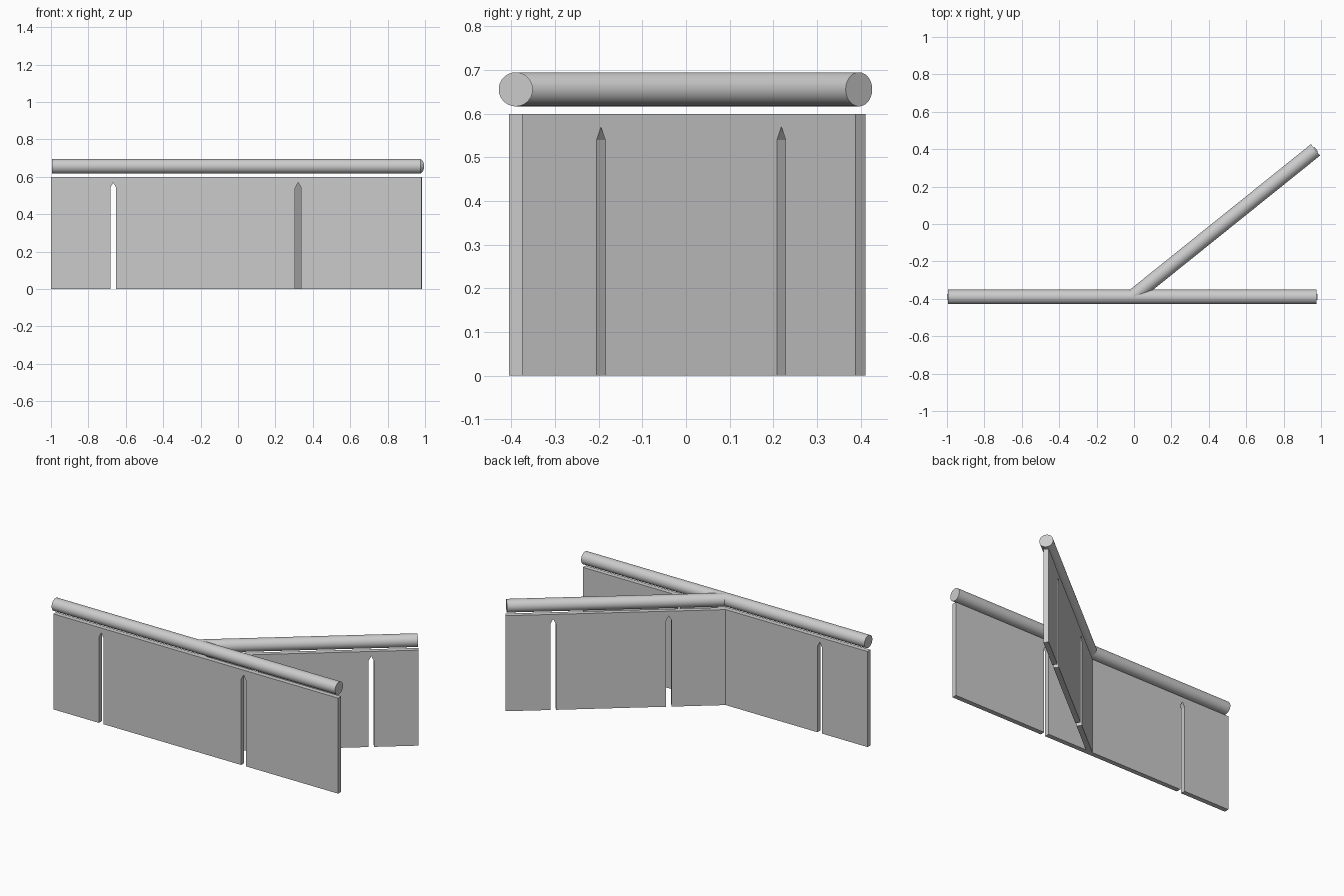
import bpy
import bmesh
import math
from mathutils import Matrix, Vector

cube = bpy.data.objects.get("Cube")
if cube:
    bpy.data.objects.remove(cube, do_unlink=True)

grey = bpy.data.materials.new("plain_grey")
grey.use_nodes = True
colour = (0.6, 0.6, 0.6, 1)
grey.diffuse_color = colour
grey.node_tree.nodes["Principled BSDF"].inputs["Base Color"].default_value = colour

WALL_HEIGHT = 0.60
THICKNESS = 0.03
SLOT_HALF = 0.016
SHOULDER, TIP = 0.54, 0.57
RAIL_RADIUS, RAIL_HEIGHT = 0.039, 0.656
FRONT_Y = -0.39
JOINT = Vector((-0.008, FRONT_Y, 0))
BRANCH_END = Vector((0.975, 0.40, 0))


def finish(bm, name, matrix):
    bmesh.ops.recalc_face_normals(bm, faces=bm.faces)
    mesh = bpy.data.meshes.new(name)
    bm.to_mesh(mesh)
    bm.free()
    mesh.materials.append(grey)
    obj = bpy.data.objects.new(name, mesh)
    obj.matrix_world = matrix
    bpy.context.collection.objects.link(obj)
    return obj


def run_frame(start, end):
    """Frame with x along the run from start to end."""
    d = end - start
    return Matrix.Translation(start) @ Matrix.Rotation(math.atan2(d.y, d.x), 4, "Z"), d.length


# Upright panel with pointed slots open at the ground
def panel(name, start, end, slots):
    matrix, length = run_frame(start, end)
    outline = [(0, 0)]
    for s in slots:
        outline += [(s - SLOT_HALF, 0), (s - SLOT_HALF, SHOULDER), (s, TIP),
                    (s + SLOT_HALF, SHOULDER), (s + SLOT_HALF, 0)]
    outline += [(length, 0), (length, WALL_HEIGHT), (0, WALL_HEIGHT)]
    bm = bmesh.new()
    face = bm.faces.new([bm.verts.new((x, -THICKNESS / 2, z)) for x, z in outline])
    grown = bmesh.ops.extrude_face_region(bm, geom=[face], use_keep_orig=True)
    moved = [v for v in grown["geom"] if isinstance(v, bmesh.types.BMVert)]
    bmesh.ops.translate(bm, verts=moved, vec=(0, THICKNESS, 0))
    finish(bm, name, matrix)


# Round rail floating just above the panels
def rail(name, start, end):
    matrix, length = run_frame(start, end)
    bm = bmesh.new()
    turn = Matrix.Translation((length / 2, 0, RAIL_HEIGHT)) @ Matrix.Rotation(math.pi / 2, 4, "Y")
    bmesh.ops.create_cone(bm, cap_ends=True, segments=48, radius1=RAIL_RADIUS,
                          radius2=RAIL_RADIUS, depth=length, matrix=turn)
    obj = finish(bm, name, matrix)
    bpy.ops.object.select_all(action="DESELECT")
    obj.select_set(True)
    bpy.context.view_layer.objects.active = obj
    bpy.ops.object.shade_smooth_by_angle(angle=math.radians(30))


left_end = Vector((0.98, FRONT_Y, 0))
right_end = Vector((-1.0, FRONT_Y, 0))
inset = Vector((0.005, 0, 0))
along = (BRANCH_END - JOINT).normalized()

panel("front_panel_right", right_end, JOINT, [0.333])
panel("front_panel_left", JOINT, left_end, [0.33])
panel("branch_panel", JOINT, BRANCH_END, [0.33, 0.99])
rail("front_rail", right_end + inset, left_end - inset)
rail("branch_rail", JOINT + along * 0.005, BRANCH_END - along * 0.006)
